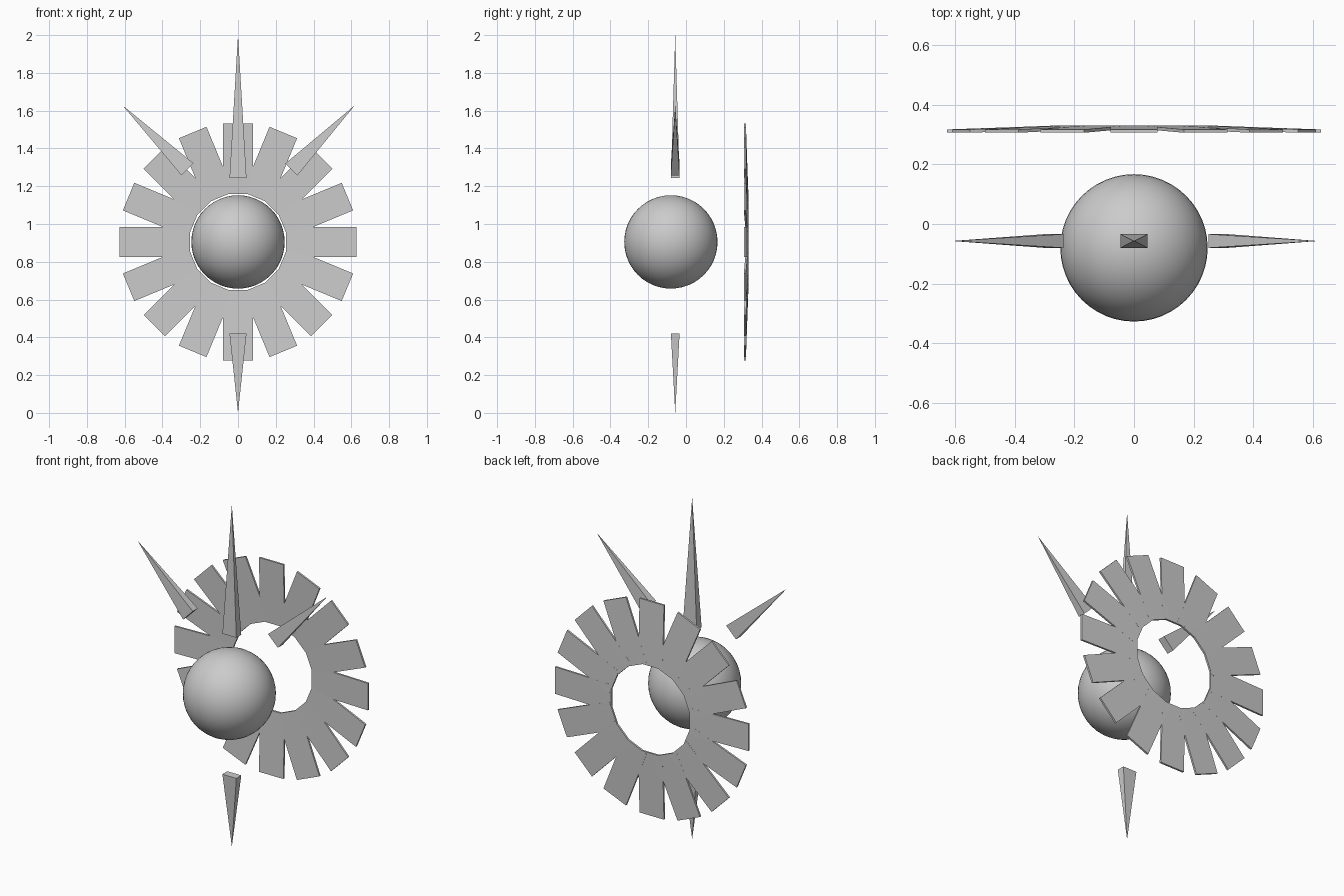
import bpy, math
from mathutils import Vector

if "Cube" in bpy.data.objects:
    bpy.data.objects.remove(bpy.data.objects["Cube"])

grey = bpy.data.materials.new("plain grey")
grey.diffuse_color = (0.6, 0.6, 0.6, 1)
grey.use_nodes = True
grey.node_tree.nodes["Principled BSDF"].inputs["Base Color"].default_value = grey.diffuse_color
CENTRE_Z = 0.905


def add_mesh(name, verts, faces):
    mesh = bpy.data.meshes.new(name)
    mesh.from_pydata(verts, [], faces)
    mesh.materials.append(grey)
    obj = bpy.data.objects.new(name, mesh)
    bpy.context.collection.objects.link(obj)
    return obj


def spike(name, base, tip, width=0.09, depth=0.046):
    """Slim four-sided pyramid from base centre to tip, both (x, z)."""
    y = -0.057
    b, t = Vector((base[0], y, base[1])), Vector((tip[0], y, tip[1]))
    side = (t - b).normalized().cross(Vector((0, 1, 0))) * width / 2
    back = Vector((0, depth / 2, 0))
    verts = [b - side - back, b + side - back, b + side + back, b - side + back, t]
    faces = [(3, 2, 1, 0), (0, 1, 4), (1, 2, 4), (2, 3, 4), (3, 0, 4)]
    return add_mesh(name, verts, faces)


# Central ball
bpy.ops.mesh.primitive_uv_sphere_add(segments=48, ring_count=24, radius=0.247,
                                     location=(0, -0.08, CENTRE_Z))
ball = bpy.context.object
ball.name = "ball"
ball.data.materials.append(grey)
bpy.ops.object.shade_smooth()

# Spikes around the ball
spike("top_spike", (0, 1.243), (0, 2.0))
spike("bottom_spike", (0, 0.42), (0, 0.0))
spike("left_spike", (-0.268, 1.29), (-0.61, 1.627))
spike("right_spike", (0.282, 1.288), (0.617, 1.627))

# Ring of overlapping slats, each leaning forward at its outer end
INNER, OUTER, HALF, THICK = 0.254, 0.627, 0.079, 0.011
SLAT_FACES = [(0, 1, 3, 2), (4, 6, 7, 5), (0, 4, 5, 1),
              (2, 3, 7, 6), (0, 2, 6, 4), (1, 5, 7, 3)]
for i in range(16):
    a = 2 * math.pi * i / 16
    out = Vector((math.cos(a), 0, math.sin(a)))
    side = Vector((-math.sin(a), 0, math.cos(a)))
    verts = []
    for r, y in ((INNER, 0.319), (OUTER, 0.306)):
        for s in (-HALF, HALF):
            for d in (0, THICK):
                verts.append(out * r + side * s + Vector((0, y + d, CENTRE_Z)))
    add_mesh(f"ring_slat_{i + 1}", verts, SLAT_FACES)

# Make every face point outward
import bmesh
for obj in bpy.data.objects:
    bm = bmesh.new()
    bm.from_mesh(obj.data)
    bmesh.ops.recalc_face_normals(bm, faces=bm.faces)
    bm.to_mesh(obj.data)
    bm.free()
